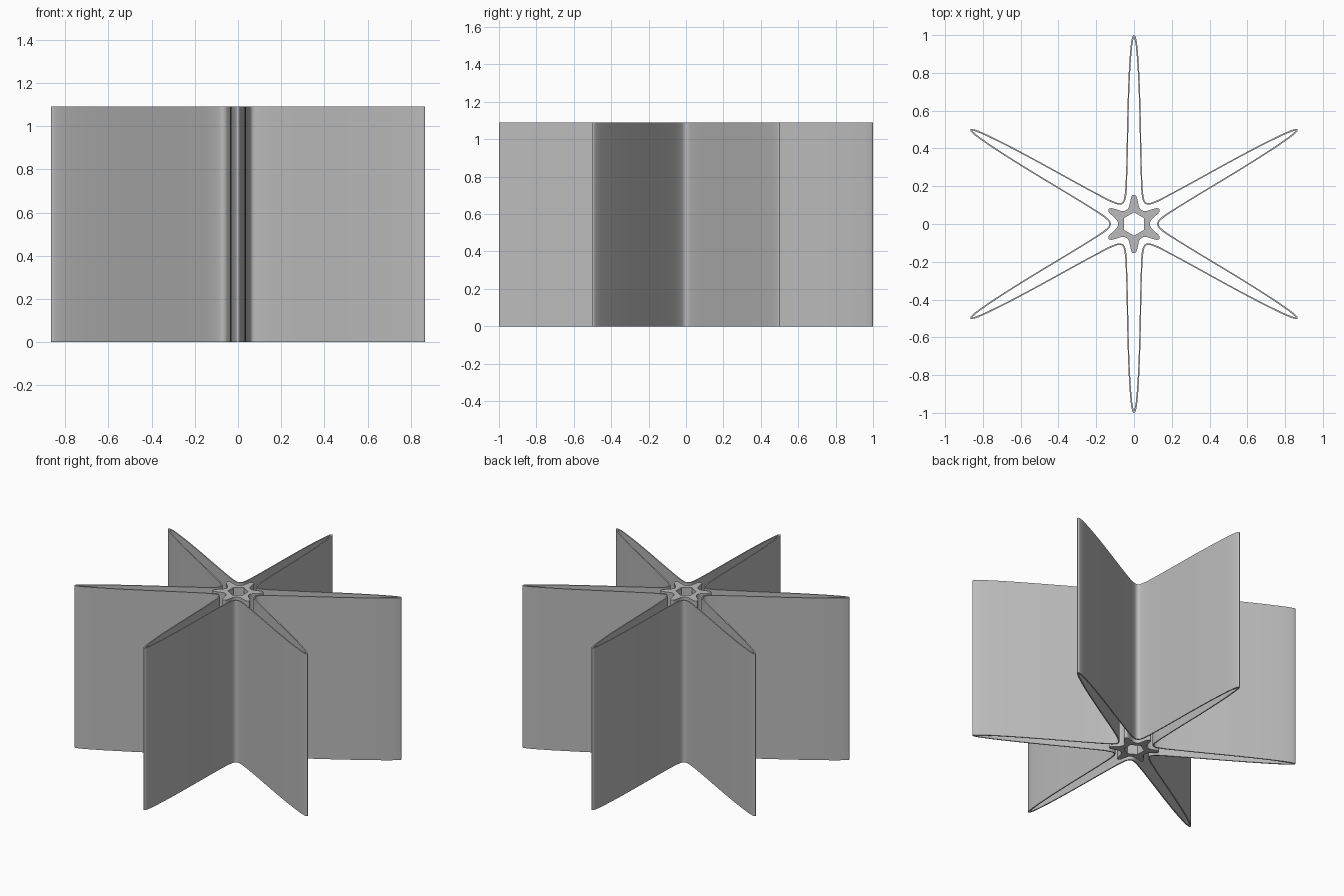
import bpy, bmesh
from math import radians
from mathutils import Vector, Matrix
from mathutils.geometry import interpolate_bezier

if "Cube" in bpy.data.objects:
    bpy.data.objects.remove(bpy.data.objects["Cube"])

HEIGHT = 1.09
ARMS = 6

grey = bpy.data.materials.new("plain grey")
grey.use_nodes = True
grey.diffuse_color = (0.5, 0.5, 0.5, 1)
grey.node_tree.nodes["Principled BSDF"].inputs["Base Color"].default_value = (0.5, 0.5, 0.5, 1)


def star_loop(half, steps, curved=True):
    """Closed outline from half an arm (tip to valley), mirrored and repeated."""
    half = [Vector((x, y, 0)) for x, y in half]
    arm = [Vector((-p.x, p.y, 0)) for p in half[-2:0:-1]] + half
    pts = [Matrix.Rotation(radians(-360 / ARMS * k), 3, "Z") @ p
           for k in range(ARMS) for p in arm]
    n = len(pts)
    loop = []
    for i, p in enumerate(pts):
        q, before, after = pts[(i + 1) % n], pts[i - 1], pts[(i + 2) % n]
        reach = (q - p).length / 3
        out_dir = (q - before).normalized() if curved else (q - p).normalized()
        in_dir = (after - p).normalized() if curved else (q - p).normalized()
        loop += interpolate_bezier(p, p + out_dir * reach, q - in_dir * reach, q, steps + 1)[:-1]
    return loop


def hollow_prism(name, outer, inner):
    """Upright wall between two matching outlines, open through the middle."""
    bm = bmesh.new()
    rings = [[bm.verts.new((p.x, p.y, z)) for p in loop]
             for loop, z in ((outer, 0), (outer, HEIGHT), (inner, HEIGHT), (inner, 0))]
    n = len(outer)
    for r in range(4):
        a, b = rings[r], rings[(r + 1) % 4]
        for i in range(n):
            j = (i + 1) % n
            bm.faces.new((a[i], a[j], b[j], b[i]))
    bmesh.ops.recalc_face_normals(bm, faces=bm.faces)
    mesh = bpy.data.meshes.new(name)
    bm.to_mesh(mesh)
    bm.free()
    mesh.materials.append(grey)
    obj = bpy.data.objects.new(name, mesh)
    bpy.context.collection.objects.link(obj)
    bpy.ops.object.select_all(action="DESELECT")
    obj.select_set(True)
    bpy.context.view_layer.objects.active = obj
    bpy.ops.object.shade_smooth_by_angle(angle=radians(35))


# Thin outer shell with six long arms
shell_outside = [(0, 1), (0.009, 0.99), (0.018, 0.94), (0.028, 0.8), (0.035, 0.6),
                 (0.039, 0.4), (0.043, 0.25), (0.05, 0.15), (0.065, 0.113)]
shell_inside = [(0, 0.986), (0.004, 0.975), (0.011, 0.93), (0.021, 0.79), (0.028, 0.6),
                (0.032, 0.4), (0.036, 0.25), (0.042, 0.145), (0.061, 0.106)]
hollow_prism("outer_shell", star_loop(shell_outside, 5), star_loop(shell_inside, 5))

# Small star core with a hexagonal bore
core_half = [(0, 0.155), (0.012, 0.147), (0.02, 0.12), (0.028, 0.088), (0.042, 0.073)]
corner, flat = Vector((0, 0.062)), Vector((0.027, 0.0465))
last = len(core_half) - 1
bore_half = [corner.lerp(flat, i / last) for i in range(last + 1)]
hollow_prism("star_core", star_loop(core_half, 5), star_loop(bore_half, 5, curved=False))
